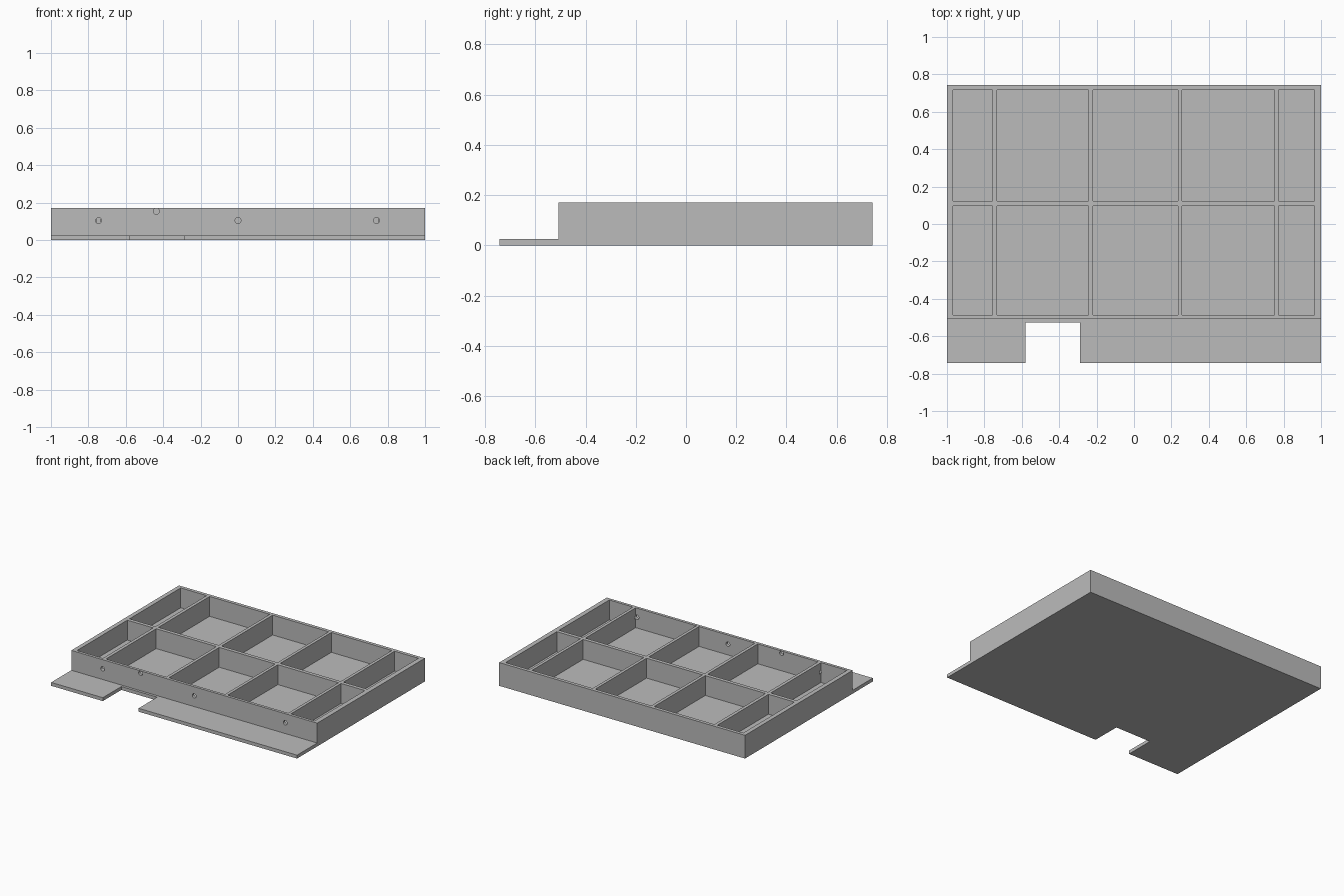
import bpy
import bmesh
from mathutils import Matrix, Vector

cube = bpy.data.objects.get("Cube")
if cube:
    bpy.data.objects.remove(cube, do_unlink=True)

HALF_Y, FRAME_FRONT = 0.742, -0.508
HEIGHT, FLOOR = 0.171, 0.025

grey = bpy.data.materials.new("plain grey")
grey.use_nodes = True
colour = (0.5, 0.5, 0.5, 1)
grey.diffuse_color = colour
grey.node_tree.nodes["Principled BSDF"].inputs["Base Color"].default_value = colour


def add_object(name, bm):
    mesh = bpy.data.meshes.new(name)
    bm.to_mesh(mesh)
    bm.free()
    mesh.materials.append(grey)
    obj = bpy.data.objects.new(name, mesh)
    bpy.context.collection.objects.link(obj)
    return obj


def add_box(bm, low, high):
    low, high = Vector(low), Vector(high)
    matrix = Matrix.Translation((low + high) / 2) @ Matrix.Diagonal((high - low).to_4d())
    matrix[3][3] = 1
    bmesh.ops.create_cube(bm, size=1, matrix=matrix)


def cut(target, cutter):
    cutter.hide_render = True
    cutter.hide_set(True)
    cutter.display_type = "WIRE"
    mod = target.modifiers.new(cutter.name, "BOOLEAN")
    mod.operation = "DIFFERENCE"
    mod.solver = "EXACT"
    mod.object = cutter


# Tray body: side profile with a thin front lip, extruded across the width
bm = bmesh.new()
profile = [(-HALF_Y, 0), (HALF_Y, 0), (HALF_Y, HEIGHT),
           (FRAME_FRONT, HEIGHT), (FRAME_FRONT, FLOOR), (-HALF_Y, FLOOR)]
face = bm.faces.new([bm.verts.new((-1, y, z)) for y, z in profile])
side = bmesh.ops.extrude_face_region(bm, geom=[face])["geom"]
bmesh.ops.translate(bm, vec=(2, 0, 0),
                    verts=[v for v in side if isinstance(v, bmesh.types.BMVert)])
bmesh.ops.recalc_face_normals(bm, faces=bm.faces)
tray = add_object("compartment_tray", bm)

# Two rows of five compartments
columns = [(-0.968, -0.757), (-0.733, -0.243), (-0.22, 0.235),
           (0.257, 0.75), (0.772, 0.965)]
rows = [(-0.487, 0.096), (0.123, 0.717)]
bm = bmesh.new()
for x0, x1 in columns:
    for y0, y1 in rows:
        add_box(bm, (x0, y0, FLOOR), (x1, y1, HEIGHT + 0.1))
cut(tray, add_object("compartment_cutter", bm))

# Notch in the front lip
bm = bmesh.new()
add_box(bm, (-0.58, -1, -0.1), (-0.289, -0.527, 0.1))
cut(tray, add_object("notch_cutter", bm))

# Round holes through the front wall
bm = bmesh.new()
for x, z in [(-0.745, 0.104), (-0.437, 0.154), (0, 0.104), (0.74, 0.104)]:
    matrix = Matrix.Translation((x, -0.51, z)) @ Matrix.Rotation(1.5708, 4, "X")
    bmesh.ops.create_cone(bm, cap_ends=True, segments=24, radius1=0.016,
                          radius2=0.016, depth=0.08, matrix=matrix)
cut(tray, add_object("hole_cutter", bm))
